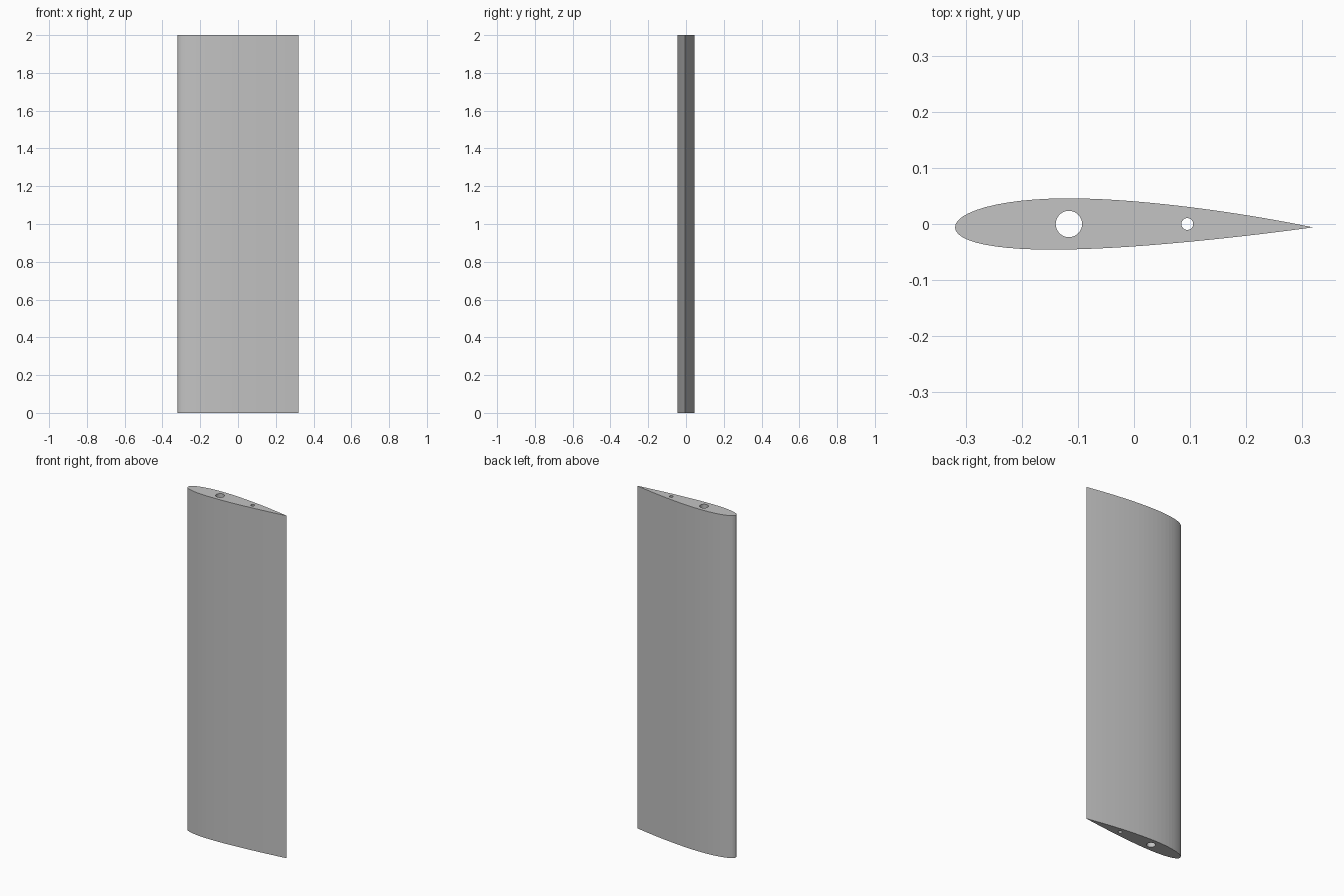
import bpy, bmesh, math

if "Cube" in bpy.data.objects:
    bpy.data.objects.remove(bpy.data.objects["Cube"], do_unlink=True)

SPAN, CHORD = 2.0, 0.638
THICK, CAMBER, CAMBER_POS = 0.143, 0.01, 0.4
STEPS = 32


def half_thickness(t):
    return 5 * THICK * (0.2969 * math.sqrt(t) - 0.126 * t - 0.3516 * t**2
                        + 0.2843 * t**3 - 0.1036 * t**4)


def camber(t):
    edge = CAMBER_POS if t < CAMBER_POS else 1 - CAMBER_POS
    return CAMBER * (1 - ((t - CAMBER_POS) / edge) ** 2)


def wing_section():
    """Closed loop: trailing edge, over the upper side, back along the lower side."""
    stations = [(1 - math.cos(math.pi * i / STEPS)) / 2 for i in range(STEPS + 1)]
    upper = [(t, camber(t) + half_thickness(t)) for t in reversed(stations)]
    lower = [(t, camber(t) - half_thickness(t)) for t in stations[1:-1]]
    pts = upper + lower
    ys = [p[1] for p in pts]
    mid = (max(ys) + min(ys)) / 2
    return [((t - 0.5) * CHORD, (y - mid) * CHORD) for t, y in pts]


def circle(x, y, radius, sides=32):
    angles = [2 * math.pi * i / sides for i in range(sides)]
    return [(x + radius * math.cos(a), y + radius * math.sin(a)) for a in angles]


# Wing section with two spar holes, filled and extruded along the span
bm = bmesh.new()
edges = []
for loop in (wing_section(), circle(-0.116, 0, 0.0235), circle(0.095, 0, 0.0105)):
    verts = [bm.verts.new((x, y, 0)) for x, y in loop]
    edges += [bm.edges.new((v, verts[i - 1])) for i, v in enumerate(verts)]
bmesh.ops.triangle_fill(bm, use_beauty=True, edges=edges, normal=(0, 0, 1))
result = bmesh.ops.extrude_face_region(bm, geom=bm.faces[:], use_keep_orig=True)
top = [g for g in result["geom"] if isinstance(g, bmesh.types.BMVert)]
bmesh.ops.translate(bm, verts=top, vec=(0, 0, SPAN))
bmesh.ops.recalc_face_normals(bm, faces=bm.faces[:])

mesh = bpy.data.meshes.new("wing_panel")
bm.to_mesh(mesh)
bm.free()
wing = bpy.data.objects.new("wing_panel", mesh)
bpy.context.collection.objects.link(wing)

# Plain grey finish
grey = bpy.data.materials.new("light_grey")
grey.use_nodes = True
colour = (0.55, 0.55, 0.55, 1)
grey.diffuse_color = colour
grey.node_tree.nodes["Principled BSDF"].inputs["Base Color"].default_value = colour
mesh.materials.append(grey)
